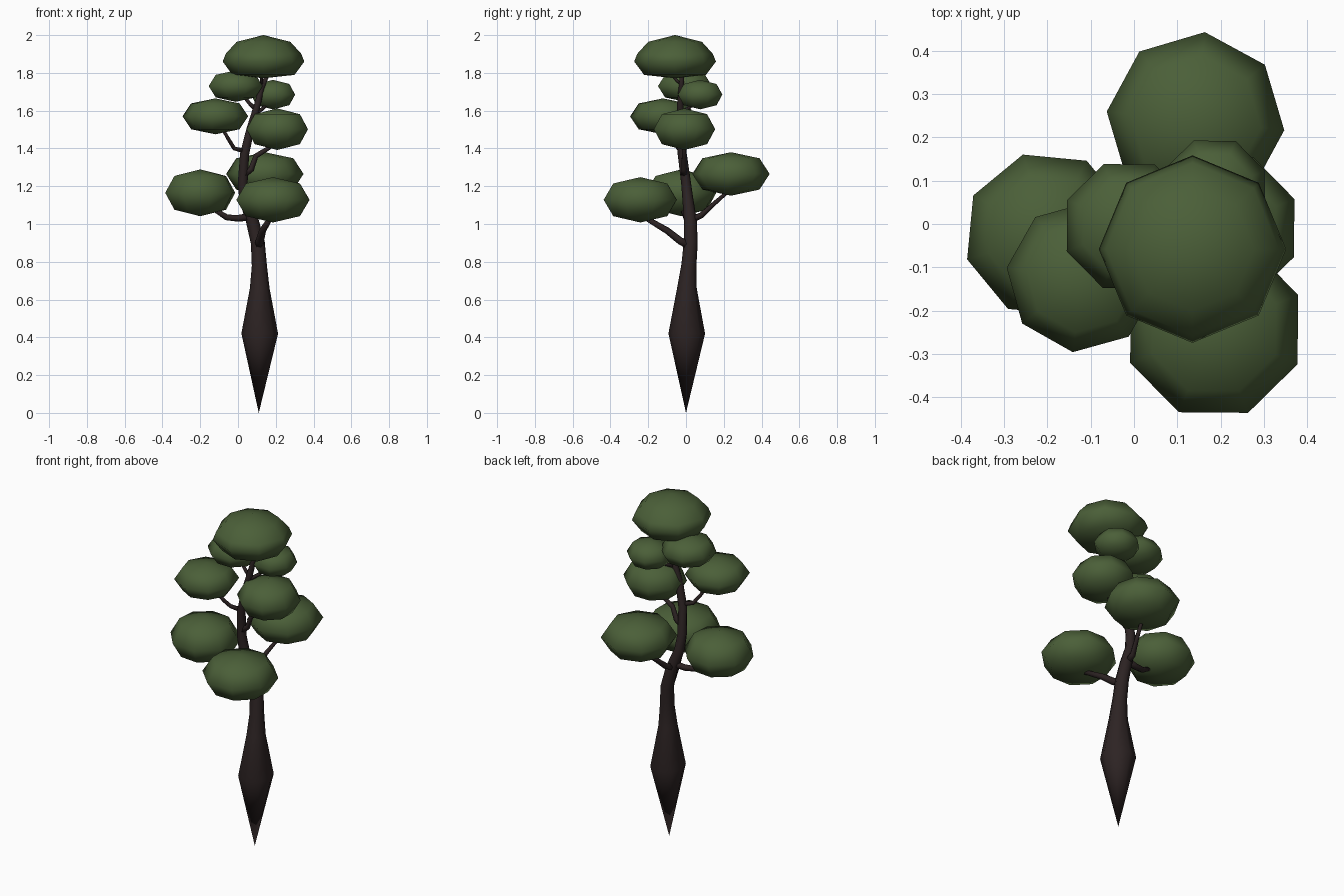
import bpy, bmesh, math
from mathutils import Vector, Matrix

if "Cube" in bpy.data.objects:
    bpy.data.objects.remove(bpy.data.objects["Cube"], do_unlink=True)


def material(name, color):
    m = bpy.data.materials.new(name)
    m.use_nodes = True
    m.diffuse_color = color
    bsdf = m.node_tree.nodes["Principled BSDF"]
    bsdf.inputs["Base Color"].default_value = color
    bsdf.inputs["Roughness"].default_value = 0.9
    return m


BARK = material("dark bark", (0.026, 0.017, 0.017, 1))
LEAF = material("leaf green", (0.07, 0.115, 0.04, 1))


def loft(name, rings, mat):
    """Skin a list of vertex rings; a ring of one point closes the end."""
    bm = bmesh.new()
    loops = [[bm.verts.new(p) for p in ring] for ring in rings]
    for a, b in zip(loops, loops[1:]):
        n = max(len(a), len(b))
        for i in range(n):
            j = (i + 1) % n
            corners = [a[i % len(a)], a[j % len(a)], b[j % len(b)], b[i % len(b)]]
            bm.faces.new(list(dict.fromkeys(corners)))
    for end in (loops[0], loops[-1]):
        if len(end) > 2:
            bm.faces.new(end)
    bmesh.ops.recalc_face_normals(bm, faces=bm.faces)
    for f in bm.faces:
        f.smooth = True
    mesh = bpy.data.meshes.new(name)
    bm.to_mesh(mesh)
    bm.free()
    mesh.materials.append(mat)
    obj = bpy.data.objects.new(name, mesh)
    bpy.context.collection.objects.link(obj)
    return obj


def circle(r, n, turn=0.0):
    return [Vector((r * math.cos(turn + math.tau * i / n),
                    r * math.sin(turn + math.tau * i / n), 0)) for i in range(n)]


def tube(name, path, sides):
    """Tapered limb through (x, y, z, radius) points."""
    pts = [Vector(p[:3]) for p in path]
    rings = []
    for i, p in enumerate(pts):
        along = pts[min(i + 1, len(pts) - 1)] - pts[max(i - 1, 0)]
        turn = Vector((0, 0, 1)).rotation_difference(along)
        r = path[i][3]
        rings.append([p + turn @ v for v in circle(r, sides)] if r else [p])
    return loft(name, rings, BARK)


# Trunk: pointed foot, swollen base, winding upper stem
tube("trunk", [
    (0.11, 0, 0, 0), (0.115, 0.004, 0.42, 0.097), (0.115, 0.005, 0.66, 0.052),
    (0.113, 0.015, 0.78, 0.04), (0.105, 0.025, 0.9, 0.037), (0.075, 0.023, 1.02, 0.034),
    (0.035, 0.01, 1.13, 0.029), (0.025, 0, 1.22, 0.026), (0.035, -0.02, 1.37, 0.024),
    (0.065, -0.03, 1.5, 0.021), (0.105, -0.03, 1.64, 0.017), (0.125, -0.025, 1.72, 0.014),
    (0.17, -0.02, 1.82, 0.009)], 8)

# Branches reaching into the leaf clumps
BRANCHES = {
    "front_branch": [(0.11, 0.02, 0.885, 0.024), (0.115, -0.03, 0.91, 0.022),
                     (0.13, -0.1, 0.965, 0.019), (0.17, -0.21, 1.03, 0.014)],
    "right_branch": [(0.075, 0.02, 1.04, 0.021), (0, 0.01, 1.03, 0.018),
                     (-0.06, 0, 1.035, 0.016), (-0.13, -0.02, 1.08, 0.012)],
    "back_branch": [(0.07, 0.02, 1.02, 0.021), (0.075, 0.08, 1.045, 0.017),
                    (0.1, 0.14, 1.1, 0.013), (0.13, 0.22, 1.17, 0.01)],
    "left_branch": [(0.03, -0.01, 1.26, 0.018), (0.07, -0.01, 1.29, 0.016),
                    (0.095, -0.01, 1.36, 0.014), (0.19, -0.01, 1.42, 0.01)],
    "upper_right_branch": [(0.04, -0.02, 1.385, 0.014), (-0.02, -0.04, 1.4, 0.011),
                           (-0.045, -0.07, 1.44, 0.01), (-0.08, -0.1, 1.5, 0.008)],
    "upper_left_branch": [(0.1, -0.03, 1.59, 0.012), (0.13, 0.01, 1.61, 0.01),
                          (0.19, 0.08, 1.67, 0.007)],
    "high_right_branch": [(0.1, -0.03, 1.6, 0.012), (0.06, -0.025, 1.64, 0.01),
                          (0.01, -0.01, 1.7, 0.007)],
    "crown_twig": [(0.125, -0.025, 1.74, 0.009), (0.125, -0.05, 1.76, 0.008),
                   (0.12, -0.09, 1.81, 0.006)],
}
for name, path in BRANCHES.items():
    tube(name, path, 6)

# Leaf clumps: faceted eight-sided cushions, profile as (radius, height)
CUSHION = [(0, -1), (0.76, -0.72), (1.03, 0), (0.76, 0.72), (0, 1)]
DOME = [(0, -0.85), (0.78, -0.68), (1.03, 0), (0.95, 0.4), (0.68, 1.0), (0, 1.35)]


def clump(name, center, radius, half_height, degrees, profile=CUSHION):
    rings = []
    for r, h in profile:
        at = Vector(center) + Vector((0, 0, h * half_height))
        rings.append([at + v for v in circle(r * radius, 8, math.radians(degrees))]
                     if r else [at])
    return loft(name, rings, LEAF)


clump("crown_leaves", (0.135, -0.058, 1.86), 0.21, 0.104, 0, DOME)
clump("high_right_leaves", (-0.012, -0.005, 1.73), 0.15, 0.083, 22)
clump("upper_left_leaves", (0.185, 0.075, 1.685), 0.123, 0.078, 22)
clump("upper_right_leaves", (-0.12, -0.122, 1.57), 0.17, 0.095, -7)
clump("left_leaves", (0.208, -0.008, 1.502), 0.17, 0.11, 22)
clump("back_leaves", (0.142, 0.238, 1.265), 0.2, 0.115, -6)
clump("right_leaves", (-0.2, -0.025, 1.165), 0.188, 0.124, 17)
clump("front_leaves", (0.185, -0.242, 1.128), 0.203, 0.12, 22)
